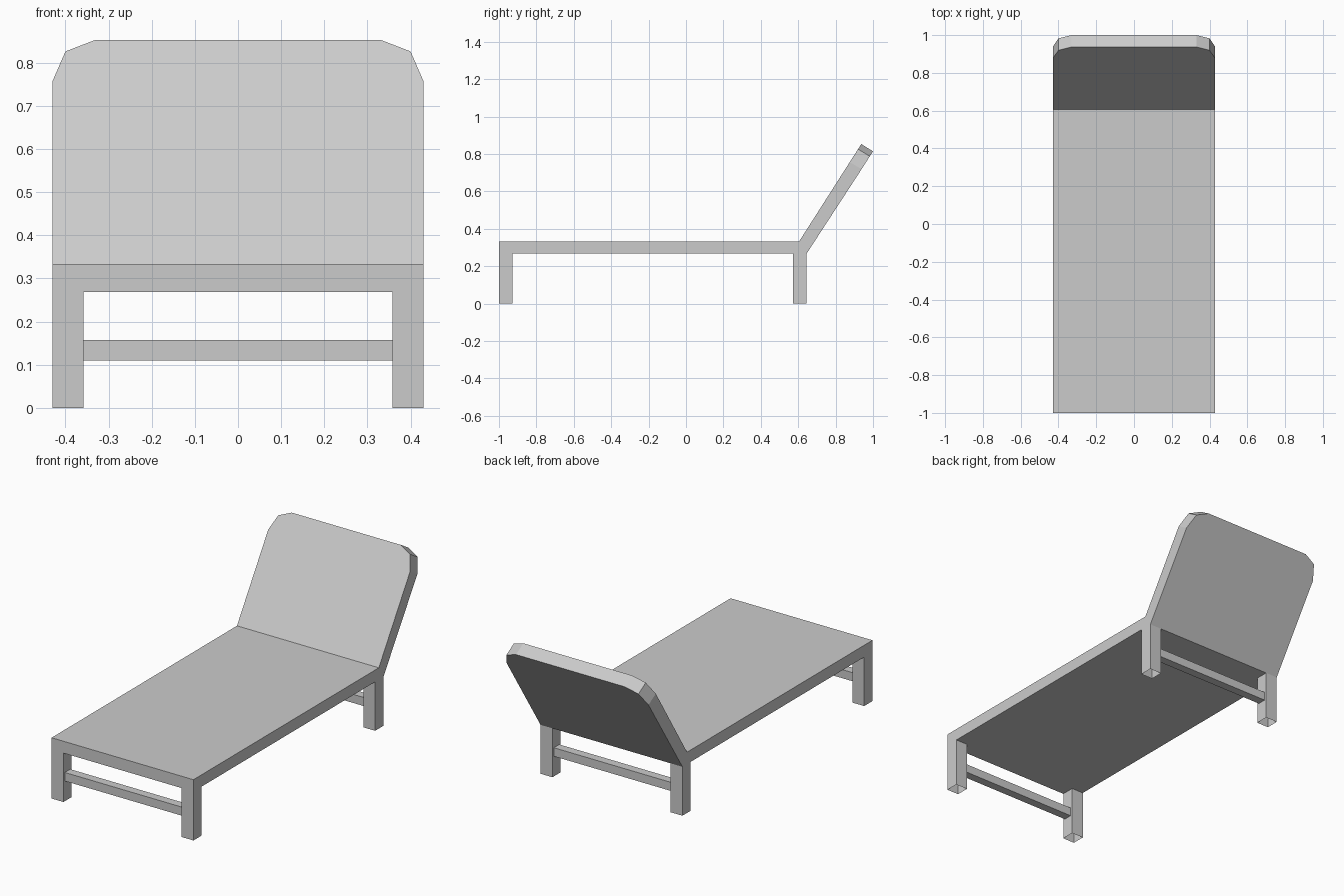
import bpy, bmesh
from mathutils import Vector, Matrix

cube = bpy.data.objects.get("Cube")
if cube:
    bpy.data.objects.remove(cube, do_unlink=True)

grey = bpy.data.materials.new("plain grey")
GREY = (0.6, 0.6, 0.6, 1)
grey.diffuse_color = GREY
grey.use_nodes = True
grey.node_tree.nodes["Principled BSDF"].inputs["Base Color"].default_value = GREY

HALF_W = 0.43            # half width of the lounger
LEG = 0.072              # leg thickness
BAR = 0.047              # crossbar thickness
TOP, UNDER = 0.333, 0.268
FOLD, FOLD_BACK = 0.605, 0.645   # crease above and below the backrest hinge


def finish(name, bm):
    mesh = bpy.data.meshes.new(name)
    bm.to_mesh(mesh)
    bm.free()
    mesh.materials.append(grey)
    obj = bpy.data.objects.new(name, mesh)
    bpy.context.collection.objects.link(obj)


def loft(name, ring_a, ring_b, open_sides=()):
    """Solid between two matching outlines, with chosen side faces left out."""
    bm = bmesh.new()
    a = [bm.verts.new(p) for p in ring_a]
    b = [bm.verts.new(p) for p in ring_b]
    bm.faces.new(a)
    bm.faces.new(b[::-1])
    n = len(a)
    for i in range(n):
        if i not in open_sides:
            j = (i + 1) % n
            bm.faces.new((a[j], a[i], b[i], b[j]))
    bmesh.ops.recalc_face_normals(bm, faces=bm.faces)
    finish(name, bm)


def box(name, low, high, open_axis=None):
    """Box between two corners, optionally a tube open along one axis."""
    low, high = Vector(low), Vector(high)
    bm = bmesh.new()
    bmesh.ops.create_cube(bm, size=1, matrix=Matrix.Translation((low + high) / 2)
                          @ Matrix.Diagonal((*(high - low), 1)))
    if open_axis is not None:
        ends = [f for f in bm.faces if abs(f.normal[open_axis]) > 0.9]
        bmesh.ops.delete(bm, geom=ends, context='FACES')
    finish(name, bm)


# Seat slab, mitred where the backrest joins it
profile = [(-1, UNDER), (-1, TOP), (FOLD, TOP), (FOLD_BACK, UNDER)]
loft("seat", [(-HALF_W, y, z) for y, z in profile],
     [(HALF_W, y, z) for y, z in profile], open_sides=(2,))

# Tilted backrest with clipped upper corners
slope = Vector((0, 0.332, 0.52))
thickness = Vector((0, 0.063, -0.038))
hinge = Vector((0, FOLD, TOP))
right = [(HALF_W, 0), (HALF_W, 0.815), (0.4, 0.948), (0.33, 1)]
outline = right + [(-x, t) for x, t in reversed(right)]
front = [hinge + slope * t + Vector((x, 0, 0)) for x, t in outline]
back = [p + thickness if t else Vector((x, FOLD_BACK, UNDER))
        for p, (x, t) in zip(front, outline)]
loft("backrest", front, back, open_sides=(len(outline) - 1,))

# Legs, open underneath, and a crossbar between each pair
inner = HALF_W - LEG
for end, y in (("front", -1), ("rear", FOLD_BACK - LEG)):
    for side, x in (("right", -HALF_W), ("left", inner)):
        box(f"{end}_{side}_leg", (x, y, 0), (x + LEG, y + LEG, UNDER), open_axis=2)
    gap = (LEG - BAR) / 2
    box(f"{end}_crossbar", (-inner, y + gap, 0.11),
        (inner, y + gap + BAR, 0.11 + BAR), open_axis=0)
